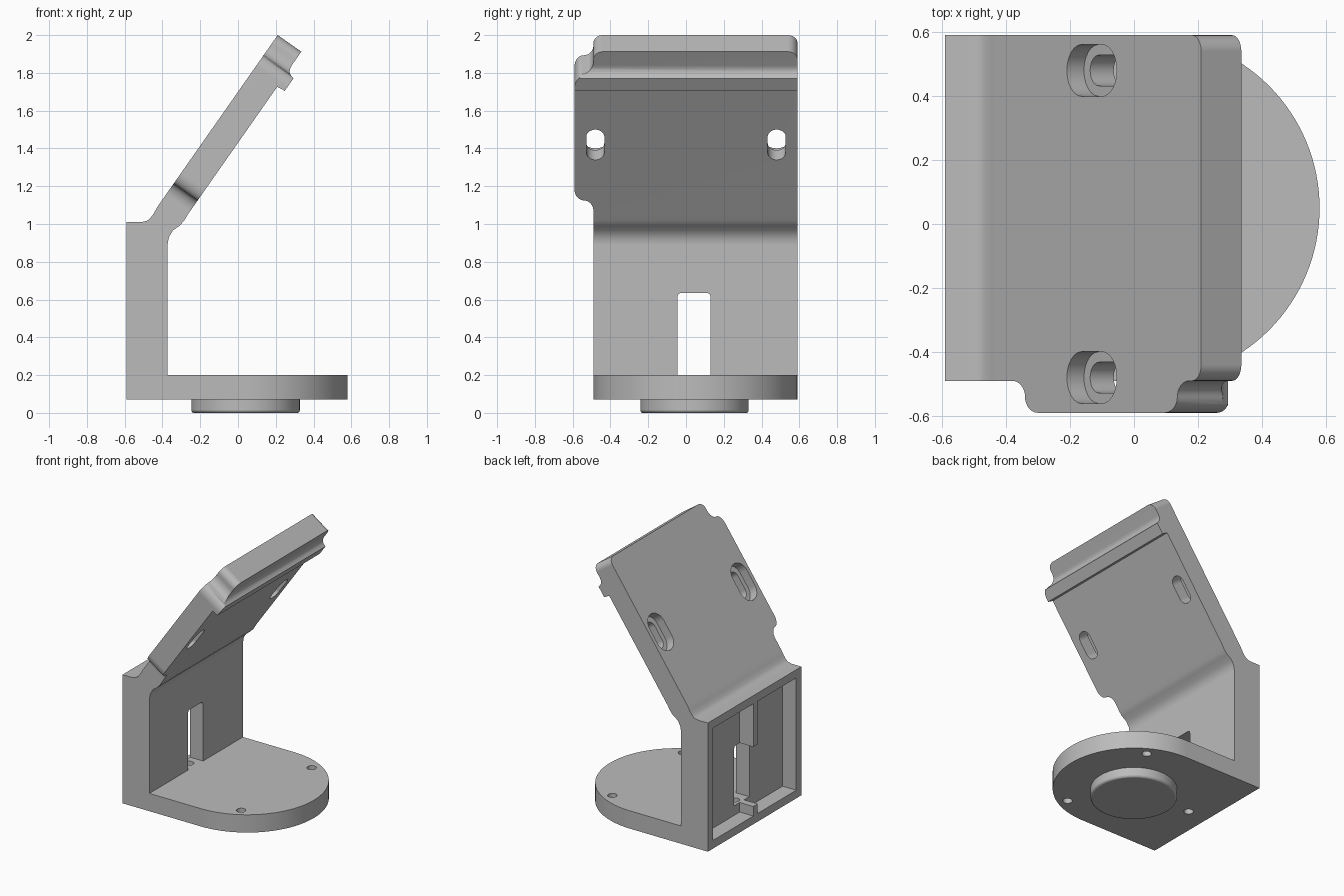
import bpy
import bmesh
from math import cos, sin, pi, radians
from mathutils import Vector

cube = bpy.data.objects.get("Cube")
if cube:
    bpy.data.objects.remove(cube, do_unlink=True)

grey = bpy.data.materials.new("plain grey")
grey.use_nodes = True
colour = (0.5, 0.5, 0.5, 1)
grey.diffuse_color = colour
grey.node_tree.nodes["Principled BSDF"].inputs["Base Color"].default_value = colour

# Main dimensions
FRONT, BACK, TAB = -0.49, 0.59, -0.59
DISC_X, DISC_Y, DISC_R = 0.04, 0.05, 0.54
TILT = radians(55)
ALONG = Vector((cos(TILT), 0, sin(TILT)))
ACROSS = Vector((sin(TILT), 0, -cos(TILT)))
TIP = Vector((0.21, 0, 2.0))


# Placement of a 2D outline (a, b) with extrusion depth c
def upright(a, b, c):
    return Vector((a, c, b))


def flat(a, b, c):
    return Vector((a, b, c))


def sideways(a, b, c):
    return Vector((c, a, b))


def on_slab(a, b, c):
    return TIP + ALONG * a + ACROSS * c + Vector((0, b, 0))


def slab_point(u, v):
    p = on_slab(u, 0, v)
    return (p.x, p.z)


def arc(cx, cy, rx, ry, start, end, n=8):
    angles = [radians(start + (end - start) * i / n) for i in range(n + 1)]
    return [(cx + rx * cos(t), cy + ry * sin(t)) for t in angles]


def circle(cx, cy, r, n=32):
    return arc(cx, cy, r, r, 0, 360, n)[:-1]


def box(a0, a1, b0, b1):
    return [(a0, b0), (a1, b0), (a1, b1), (a0, b1)]


def stadium(cx, cy, half, r):
    return arc(cx + half, cy, r, r, -90, 90, 12) + arc(cx - half, cy, r, r, 90, 270, 12)


def prism(name, outline, place, low, high):
    bm = bmesh.new()
    bottom = [bm.verts.new(place(a, b, low)) for a, b in outline]
    top = [bm.verts.new(place(a, b, high)) for a, b in outline]
    bm.faces.new(bottom)
    bm.faces.new(top)
    for i in range(len(outline)):
        j = (i + 1) % len(outline)
        bm.faces.new((bottom[i], bottom[j], top[j], top[i]))
    bmesh.ops.recalc_face_normals(bm, faces=bm.faces)
    mesh = bpy.data.meshes.new(name)
    bm.to_mesh(mesh)
    bm.free()
    mesh.materials.append(grey)
    obj = bpy.data.objects.new(name, mesh)
    bpy.context.collection.objects.link(obj)
    return obj


def activate(obj):
    bpy.ops.object.select_all(action='DESELECT')
    obj.select_set(True)
    bpy.context.view_layer.objects.active = obj


def combine(target, other, operation):
    mod = target.modifiers.new(operation, 'BOOLEAN')
    mod.operation = operation
    mod.solver = 'EXACT'
    mod.object = other
    activate(target)
    bpy.ops.object.modifier_apply(modifier=mod.name)
    bpy.data.objects.remove(other, do_unlink=True)


def finish(obj):
    activate(obj)
    bpy.ops.object.shade_smooth_by_angle(angle=radians(32))
    mod = obj.modifiers.new("even shading", 'WEIGHTED_NORMAL')
    mod.keep_sharp = True


# Upright wall and tilted slab, as one side profile
profile = [(-0.59, 0.07), (-0.373, 0.07), (-0.373, 0.89), (-0.366, 0.93),
           (-0.345, 0.966), (-0.31, 0.99), (-0.285, 1.018)]
profile += [slab_point(u, v) for u, v in (
    (-1.05, 0.155), (-0.225, 0.155), (-0.22, 0.2), (-0.14, 0.2), (-0.135, 0.18),
    (-0.125, 0.165), (-0.11, 0.156), (-0.09, 0.153), (0, 0.153), (0, 0), (-1.11, 0))]
profile += [(-0.445, 1.058), (-0.463, 1.032), (-0.482, 1.017), (-0.51, 1.01), (-0.59, 1.01)]
bracket = prism("bracket", profile, upright, TAB - 0.05, BACK + 0.05)

# Face outline of the slab: side tab with flowing ends and rounded tip corners
face = [(-3, FRONT)]
face += arc(-1.03, -0.54, 0.07, 0.05, 90, 0)
face += arc(-0.89, -0.54, 0.07, 0.05, 180, 270)[1:]
face += arc(-0.2, -0.54, 0.07, 0.05, 270, 360)
face += arc(-0.065, -0.54, 0.065, 0.05, 180, 90)[1:]
face += arc(-0.05, FRONT + 0.05, 0.05, 0.05, 270, 360)
face += arc(-0.05, BACK - 0.05, 0.05, 0.05, 0, 90)
face += [(-3, BACK)]
combine(bracket, prism("trim", face, on_slab, -3, 3), 'INTERSECT')

# Base plate with a round end
plate = [(-0.59, BACK), (-0.59, FRONT)] + arc(DISC_X, DISC_Y, DISC_R, DISC_R, -90, 90, 64)
combine(bracket, prism("base_plate", plate, flat, 0.07, 0.2), 'UNION')

# Pockets in the back of the wall, leaving a narrow rib between them
for low, high in ((-0.43, 0.015), (0.065, 0.53)):
    pocket = prism("pocket", box(low, high, 0.13, 0.95), sideways, -0.7, -0.48)
    combine(bracket, pocket, 'DIFFERENCE')

# Window through the wall
window = [(-0.045, 0.2), (0.13, 0.2)]
window += arc(0.11, 0.615, 0.02, 0.02, 0, 90, 5) + arc(-0.025, 0.615, 0.02, 0.02, 90, 180, 5)
combine(bracket, prism("window", window, sideways, -0.8, -0.2), 'DIFFERENCE')

# Counterbored screw slots in the slab
for y in (-0.48, 0.48):
    bore = prism("counterbore", stadium(-0.596, y, 0.055, 0.081), on_slab, -0.1, 0.065)
    combine(bracket, bore, 'DIFFERENCE')
    slot = prism("slot", stadium(-0.6, y, 0.05, 0.048), on_slab, -0.1, 0.3)
    combine(bracket, slot, 'DIFFERENCE')

# Three screw holes round the base plate
for angle in (-pi / 3, pi / 3, pi):
    spot = (DISC_X + 0.47 * cos(angle), DISC_Y + 0.47 * sin(angle))
    combine(bracket, prism("hole", circle(*spot, 0.032, 20), flat, 0, 0.3), 'DIFFERENCE')
finish(bracket)

# Round boss under the base
boss = prism("boss", circle(DISC_X, DISC_Y - 0.005, 0.287, 64), flat, 0, 0.09)
bevel = boss.modifiers.new("edge", 'BEVEL')
bevel.width = 0.012
bevel.segments = 2
bevel.limit_method = 'ANGLE'
finish(boss)
